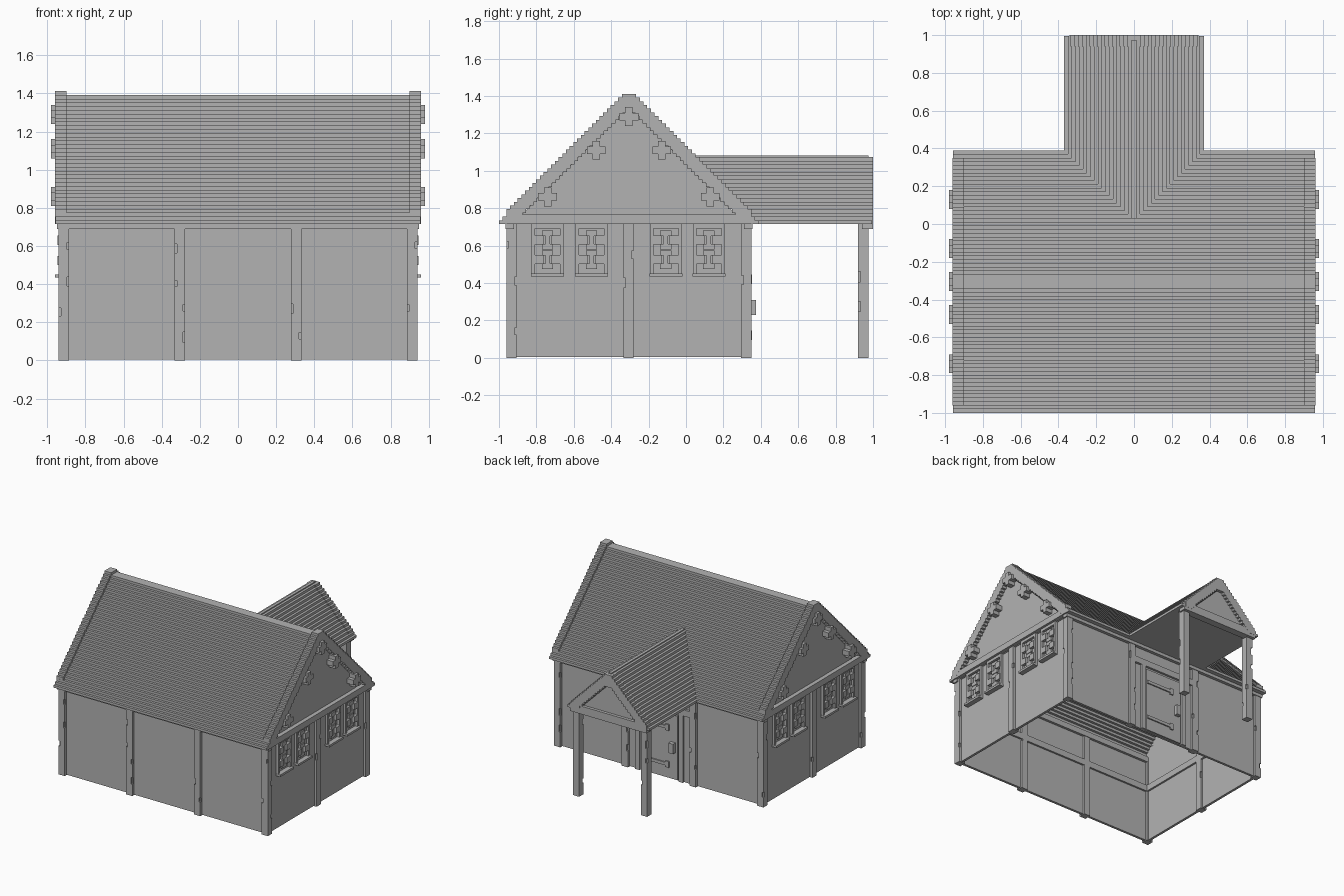
import bpy, bmesh, random

random.seed(4)
old = bpy.data.objects.get("Cube")
if old:
    bpy.data.objects.remove(old)

GREY = (0.45, 0.45, 0.45, 1)
mat = bpy.data.materials.new("plain_grey")
mat.use_nodes = True
mat.diffuse_color = GREY
mat.node_tree.nodes["Principled BSDF"].inputs["Base Color"].default_value = GREY

STEP = 0.0199      # size of one roof step
EAVE = 0.715       # height of the eaves
RIDGE_Y = -0.305   # main ridge line


def box(bm, x0, x1, y0, y1, z0, z1):
    v = [bm.verts.new((x, y, z)) for x in (x0, x1) for y in (y0, y1) for z in (z0, z1)]
    for q in ("0132", "4576", "0451", "2376", "0264", "1375"):
        bm.faces.new([v[int(c)] for c in q])


def prism(bm, outline, a, b, axis, centre=0):
    """Extrude an outline of (across, height) pairs along x or y."""
    def place(u, z, d):
        return (d, u + centre, z) if axis == "x" else (u + centre, d, z)
    ends = [[bm.verts.new(place(u, z, d)) for u, z in outline] for d in (a, b)]
    for ring in ends:
        bm.faces.new(ring)
    for i in range(len(outline)):
        j = (i + 1) % len(outline)
        bm.faces.new((ends[0][i], ends[0][j], ends[1][j], ends[1][i]))


def finish(name, bm):
    bmesh.ops.recalc_face_normals(bm, faces=bm.faces)
    me = bpy.data.meshes.new(name)
    bm.to_mesh(me)
    bm.free()
    ob = bpy.data.objects.new(name, me)
    me.materials.append(mat)
    bpy.context.collection.objects.link(ob)
    return ob


def boxes(name, items):
    bm = bmesh.new()
    for b in items:
        box(bm, *b)
    return finish(name, bm)


def stairs(half, first):
    """Stepped gable line from left eave over the ridge to right eave."""
    left = [(-half, EAVE)]
    n = int(half / STEP)
    for i in range(n):
        z = first + (i + 1) * STEP
        left.append((-half + i * STEP, z))
        if i < n - 1:
            left.append((-half + (i + 1) * STEP, z))
    return left + [(-u, z) for u, z in reversed(left)]


def band(half, first, inner):
    return stairs(half, first) + stairs(inner, EAVE)[::-1]


def mirror_x(b):
    return (-b[1], -b[0]) + tuple(b[2:])


def both(items):
    return items + [mirror_x(b) for b in items]


# Timber posts, with chipped corners
R = 0.0275
spots = [(s * 0.9125, y) for s in (-1, 1) for y in (-0.9325, -0.3075, 0.3225)]
spots += [(s * 0.305, y) for s in (-1, 1) for y in (-0.9325, 0.3225, 0.9475)]
posts = boxes("posts", [(x - R, x + R, y - R, y + R, 0, EAVE) for x, y in spots])
chips = []
for x, y in spots:
    for k in range(4):
        cx, cy = x + random.choice((-R, R)), y + random.choice((-R, R))
        z, h = 0.1 + k * 0.15 + random.uniform(0, 0.06), random.uniform(0.015, 0.03)
        chips.append((cx - 0.012, cx + 0.012, cy - 0.012, cy + 0.012, z - h, z + h))
cutter = boxes("chip_cutter", chips)
cutter.hide_render = True
mod = posts.modifiers.new("chips", "BOOLEAN")
mod.operation, mod.solver, mod.object = "DIFFERENCE", "EXACT", cutter
bpy.context.view_layer.objects.active = posts
bpy.ops.object.modifier_apply(modifier=mod.name)
bpy.data.objects.remove(cutter)

# Thin walls between the posts
boxes("walls", both([(0.9, 0.92, -0.94, 0.33, 0.005, 0.73)]) + [
    (-0.9, 0.9, -0.94, -0.92, 0.005, 0.73),
    (-0.9, 0.9, 0.31, 0.33, 0.005, 0.73)])

# Inner rails and wall plates
boxes("inner_rails", both([(0.885, 0.9, -0.92, 0.31, 0.42, 0.47)]) + [
    (-0.885, 0.885, -0.92, -0.905, 0.42, 0.47),
    (-0.885, 0.885, -0.92, -0.9, 0.67, EAVE),
    (-0.885, 0.885, 0.29, 0.31, 0.67, EAVE)])
boxes("eave_beams", [(-0.95, 0.95, -0.965, -0.92, 0.69, 0.73),
                     (-0.95, 0.95, 0.31, 0.355, 0.69, 0.73)])

# Main stepped roof shell
bm = bmesh.new()
prism(bm, band(0.695, EAVE, 0.645), -0.958, 0.958, "x", RIDGE_Y)
finish("main_roof", bm)

# Gable boards, gable fields and cross ornaments at both ends
gable, field = bmesh.new(), bmesh.new()
for s in (-1, 1):
    prism(gable, band(0.655, EAVE + 3 * STEP, 0.61), s * 0.9, s * 0.96, "x", RIDGE_Y)
    prism(field, [(-0.63, 0.71), (0.63, 0.71), (0, 1.345)], s * 0.9, s * 0.925, "x", RIDGE_Y)
for b in both([(0.9, 0.959, RIDGE_Y - 0.64, RIDGE_Y + 0.64, EAVE, 0.765)]):
    box(gable, *b)
finish("gable_boards", gable)
finish("gable_fields", field)

crosses = []
for dy, z in ((0, 1.29), (-0.175, 1.11), (0.175, 1.11), (-0.435, 0.86), (0.435, 0.86)):
    y = RIDGE_Y + dy
    crosses += [(0.92, 0.98, y - 0.02, y + 0.02, z - 0.05, z + 0.05),
                (0.92, 0.98, y - 0.05, y - 0.02, z - 0.02, z + 0.02),
                (0.92, 0.98, y + 0.02, y + 0.05, z - 0.02, z + 0.02)]
boxes("gable_crosses", both(crosses))

# Lattice windows in both end walls
frames, lattice = [], []
for y in (-0.74, -0.505, -0.108, 0.122):
    frames += [(0.91, 0.96, y - 0.088, y + 0.088, 0.435, 0.452),
               (0.91, 0.94, y - 0.085, y - 0.067, 0.452, EAVE),
               (0.91, 0.94, y + 0.067, y + 0.085, 0.452, EAVE),
               (0.91, 0.94, y - 0.067, y + 0.067, 0.692, EAVE)]
    for z in (0.525, 0.63):
        lattice += [(0.91, 0.935, y - 0.03, y + 0.03, z + 0.022, z + 0.05),
                    (0.91, 0.935, y - 0.03, y + 0.03, z - 0.05, z - 0.022),
                    (0.91, 0.93, y - 0.012, y + 0.012, z - 0.022, z + 0.022)]
        for t in (-0.045, 0.045):
            lattice.append((0.91, 0.945, y + t - 0.024, y + t + 0.024, z - 0.024, z + 0.024))
boxes("window_frames", both(frames))
boxes("window_lattice", both(lattice))

# Porch roof: stepped layers that meet the main roof slope
layers = []
for i in range(18):
    half, back = 0.37 - i * STEP, 0.375 - i * STEP
    layers.append((-half, half, back, 0.975 if i > 1 else 0.995,
                   EAVE + i * STEP, EAVE + (i + 1) * STEP))
layers.append((-0.012, 0.012, 0.03, 0.975, EAVE + 18 * STEP, 1.082))
boxes("porch_roof", layers)

# Porch gable boards and tie beam
bm = bmesh.new()
prism(bm, band(0.335, EAVE + 3 * STEP - 0.02, 0.275), 0.94, 1.0, "y")
box(bm, -0.345, 0.345, 0.94, 0.999, 0.69, 0.755)
finish("porch_gable", bm)

# Door with frame, strap hinges and handle in the back wall
boxes("door", [(-0.165, 0.165, 0.32, 0.342, 0.01, 0.53)])
boxes("door_frame", both([(0.175, 0.215, 0.32, 0.348, 0.005, 0.55)]) +
      [(-0.275, 0.275, 0.32, 0.348, 0.55, 0.6)])
hinges = []
for z in (0.12, 0.42):
    hinges += [(-0.06, 0.16, 0.34, 0.352, z - 0.012, z + 0.012),
               (-0.09, -0.06, 0.34, 0.352, z - 0.025, z + 0.025)]
boxes("door_hinges", hinges)
boxes("door_handle", [(-0.145, -0.105, 0.34, 0.375, 0.23, 0.31)])
